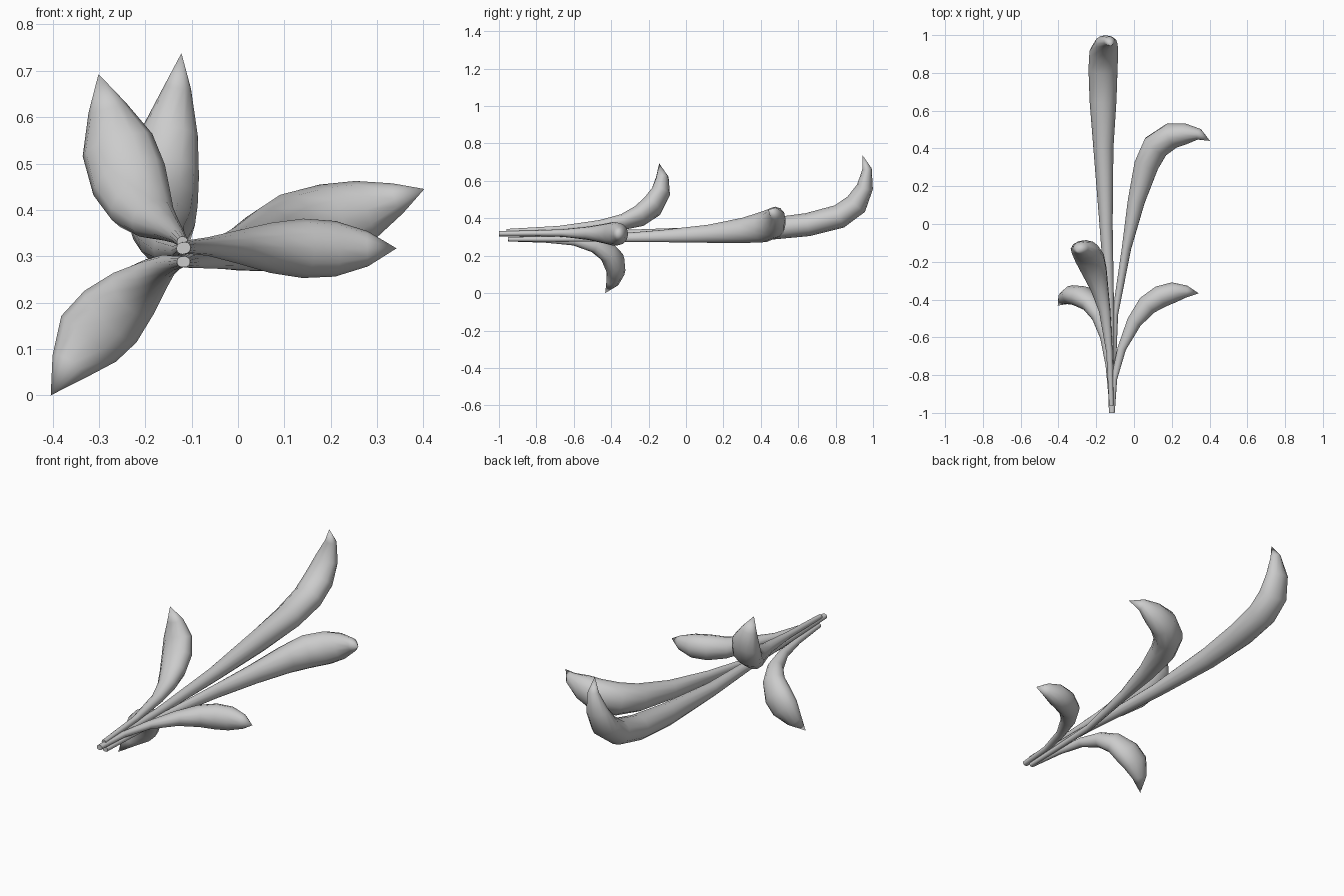
import bpy, bmesh, math
from mathutils import Vector

SIDES = 12


def leaf(name, rows):
    """Sweep an elliptical section along a path; rows are x, y, z, half width, half thickness."""
    pts = [Vector(r[:3]) for r in rows]
    side = (pts[-1] - pts[0]).cross(Vector((0, 1, 0))).normalized()
    bm = bmesh.new()
    rings = []
    for i, r in enumerate(rows[:-1]):
        a, b = pts[max(i - 1, 0)], pts[i + 1]
        t = (b - a).normalized()
        n = t.cross(side).normalized()
        w = n.cross(t).normalized()
        ring = []
        for k in range(SIDES):
            ang = 2 * math.pi * k / SIDES
            ring.append(bm.verts.new(pts[i] + w * (r[3] * math.cos(ang)) + n * (r[4] * math.sin(ang))))
        rings.append(ring)
    for lo, hi in zip(rings, rings[1:]):
        for k in range(SIDES):
            j = (k + 1) % SIDES
            bm.faces.new((lo[k], lo[j], hi[j], hi[k]))
    # pointed tip and capped stem end
    tip = bm.verts.new(pts[-1])
    for k in range(SIDES):
        bm.faces.new((rings[-1][k], rings[-1][(k + 1) % SIDES], tip))
    bm.faces.new(rings[0][::-1])
    bmesh.ops.recalc_face_normals(bm, faces=bm.faces)
    me = bpy.data.meshes.new(name)
    bm.to_mesh(me)
    bm.free()
    ob = bpy.data.objects.new(name, me)
    bpy.context.collection.objects.link(ob)
    bpy.ops.object.select_all(action='DESELECT')
    ob.select_set(True)
    bpy.context.view_layer.objects.active = ob
    bpy.ops.object.shade_smooth_by_angle(angle=math.radians(50))


# long central leaf, curling up at the end
leaf("long_leaf", [
    (-.12, -1, .317, .013, .013), (-.125, -.5, .312, .02, .02), (-.148, 0, .315, .035, .035),
    (-.162, .4, .338, .053, .057), (-.164, .65, .366, .071, .062), (-.164, .82, .41, .077, .064),
    (-.16, .91, .475, .076, .062), (-.147, .957, .568, .061, .044),
    (-.13, .968, .665, .029, .025), (-.122, .943, .738, 0, 0)])

# large leaf bending right
leaf("right_large_leaf", [
    (-.115, -.95, .288, .012, .012), (-.1, -.48, .292, .018, .016), (-.04, -.13, .305, .034, .024),
    (.012, .12, .317, .05, .046), (.065, .31, .335, .07, .066), (.115, .41, .352, .084, .073),
    (.2, .468, .375, .083, .069), (.275, .477, .4, .066, .055),
    (.345, .475, .425, .034, .029), (.402, .44, .445, 0, 0)])

# small leaf bending right
leaf("right_small_leaf", [
    (-.115, -1, .318, .013, .013), (-.105, -.82, .32, .015, .016), (-.065, -.66, .321, .02, .023),
    (0, -.52, .32, .036, .039), (.07, -.43, .318, .054, .054), (.14, -.385, .317, .064, .059),
    (.21, -.362, .316, .06, .054), (.28, -.357, .316, .038, .031), (.342, -.367, .317, 0, 0)])

# small leaf curling up to the left
leaf("upper_left_leaf", [
    (-.12, -.96, .331, .012, .012), (-.13, -.68, .343, .017, .016), (-.155, -.46, .362, .031, .028),
    (-.183, -.34, .38, .05, .04), (-.21, -.25, .412, .071, .054), (-.235, -.18, .465, .084, .06),
    (-.26, -.135, .54, .079, .052), (-.282, -.127, .62, .042, .034), (-.301, -.143, .693, 0, 0)])

# small leaf curling down to the left
leaf("lower_left_leaf", [
    (-.12, -.95, .288, .012, .012), (-.135, -.75, .285, .016, .016), (-.155, -.6, .279, .025, .025),
    (-.185, -.49, .256, .041, .039), (-.225, -.42, .22, .062, .05), (-.275, -.385, .17, .079, .058),
    (-.322, -.375, .122, .077, .051), (-.365, -.392, .062, .043, .035), (-.404, -.432, 0, 0, 0)])
